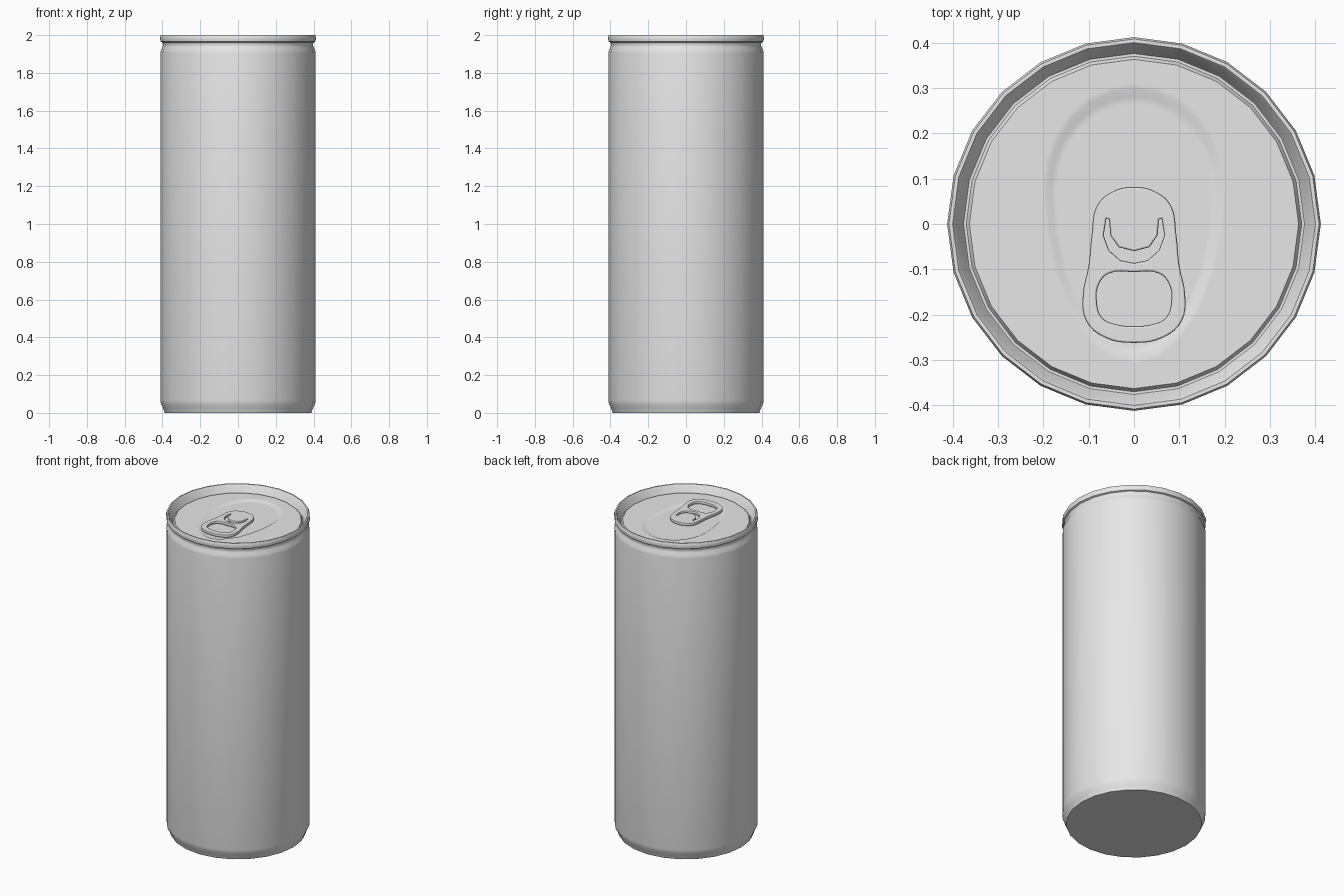
import bpy, bmesh, math

cube = bpy.data.objects.get("Cube")
if cube:
    bpy.data.objects.remove(cube, do_unlink=True)

SIDES = 24
LID_Z = 1.96

metal = bpy.data.materials.new("plain grey metal")
metal.use_nodes = True
metal.diffuse_color = (0.8, 0.8, 0.8, 1)
metal.node_tree.nodes["Principled BSDF"].inputs["Base Color"].default_value = (0.8, 0.8, 0.8, 1)


def finish(obj, angle=35):
    """Select one object and shade it smooth, keeping its sharp edges."""
    bpy.ops.object.select_all(action='DESELECT')
    obj.select_set(True)
    bpy.context.view_layer.objects.active = obj
    if obj.type == 'CURVE':
        bpy.ops.object.convert(target='MESH')
        obj = bpy.context.view_layer.objects.active
    bpy.ops.object.shade_smooth_by_angle(angle=math.radians(angle))
    return obj


def circle(r, z):
    turn = [math.tau * i / SIDES for i in range(SIDES)]
    return [(r * math.cos(a), r * math.sin(a), z) for a in turn]


def egg(scale, z):
    """Egg outline, blunt at the back and long towards the front."""
    points = []
    for i in range(SIDES):
        a = math.tau * i / SIDES
        length = 0.213 if math.sin(a) > 0 else 0.372
        points.append((0.19 * scale * math.cos(a),
                       scale * (0.08 + length * math.sin(a)), z))
    return points


def loft(name, rings, cap_start=False, cap_end=False):
    """Skin a stack of rings with quads."""
    bm = bmesh.new()
    loops = [[bm.verts.new(p) for p in ring] for ring in rings]
    for a, b in zip(loops, loops[1:]):
        for i in range(SIDES):
            j = (i + 1) % SIDES
            bm.faces.new((a[i], a[j], b[j], b[i]))
    if cap_start:
        bm.faces.new(loops[0][::-1])
    if cap_end:
        bm.faces.new(loops[-1])
    mesh = bpy.data.meshes.new(name)
    bm.to_mesh(mesh)
    bm.free()
    mesh.materials.append(metal)
    obj = bpy.data.objects.new(name, mesh)
    bpy.context.collection.objects.link(obj)
    return finish(obj)


# Can body: flat base, chamfer, straight wall, narrow neck
body_profile = [(0.388, 0), (0.392, 0.012), (0.397, 0.025), (0.408, 0.048), (0.411, 0.065),
                (0.411, 1.905), (0.408, 1.922), (0.399, 1.938), (0.397, 1.952), (0.402, 1.962)]
loft("can_body", [circle(r, z) for r, z in body_profile], cap_start=True)

# Rolled rim and the groove inside it
rim_profile = [(0.402, 1.962), (0.41, 1.966), (0.412, 1.975), (0.412, 1.992), (0.408, 2.0),
               (0.4, 2.0), (0.395, 1.994), (0.38, 1.953), (0.376, 1.947), (0.37, 1.947),
               (0.363, LID_Z)]
loft("top_rim", [circle(r, z) for r, z in rim_profile])

# Lid with a shallow egg-shaped recess
loft("lid", [circle(0.363, LID_Z), circle(0.35, LID_Z), egg(1.06, LID_Z), egg(1.015, LID_Z),
             egg(0.96, LID_Z - 0.007), egg(0.9, LID_Z - 0.007)], cap_end=True)

# Rivet hidden under the pull tab
loft("tab_rivet", [circle(0.025, 1.95), circle(0.025, 1.97)], cap_end=True)

# Pull tab: mirrored half outlines, a finger hole and a curved slot
outline = [(0, 0.082), (0.05, 0.07), (0.082, 0.04), (0.093, -0.02), (0.1, -0.09),
           (0.113, -0.16), (0.105, -0.215), (0.065, -0.25), (0, -0.262)]
finger_hole = [(0, -0.106), (0.055, -0.109), (0.076, -0.13), (0.082, -0.17),
               (0.07, -0.207), (0.04, -0.221), (0, -0.225)]
slot_outer = [(0, -0.086), (0.03, -0.08), (0.055, -0.058), (0.067, -0.025), (0.061, 0.012)]
slot_inner = [(0.055, 0.01), (0.052, -0.025), (0.034, -0.051), (0, -0.06)]


def mirrored(half):
    return half + [(-x, y) for x, y in half[-2:0:-1]]


slot = (slot_outer + slot_inner
        + [(-x, y) for x, y in slot_inner[-2::-1]]
        + [(-x, y) for x, y in slot_outer[:0:-1]])

curve = bpy.data.curves.new("pull_tab", 'CURVE')
curve.dimensions = '2D'
curve.fill_mode = 'BOTH'
curve.extrude = 0.005
curve.bevel_depth = 0.004
curve.bevel_resolution = 1
curve.offset = -0.004
curve.resolution_u = 4
for points in (mirrored(outline), mirrored(finger_hole)):
    spline = curve.splines.new('BEZIER')
    spline.bezier_points.add(len(points) - 1)
    for knot, (x, y) in zip(spline.bezier_points, points):
        knot.co = (x, y, 0)
        knot.handle_left_type = knot.handle_right_type = 'AUTO'
    spline.use_cyclic_u = True
spline = curve.splines.new('POLY')
spline.points.add(len(slot) - 1)
for knot, (x, y) in zip(spline.points, slot):
    knot.co = (x, y, 0, 1)
spline.use_cyclic_u = True
curve.materials.append(metal)
tab = bpy.data.objects.new("pull_tab", curve)
tab.location.z = 1.969
bpy.context.collection.objects.link(tab)
finish(tab)
